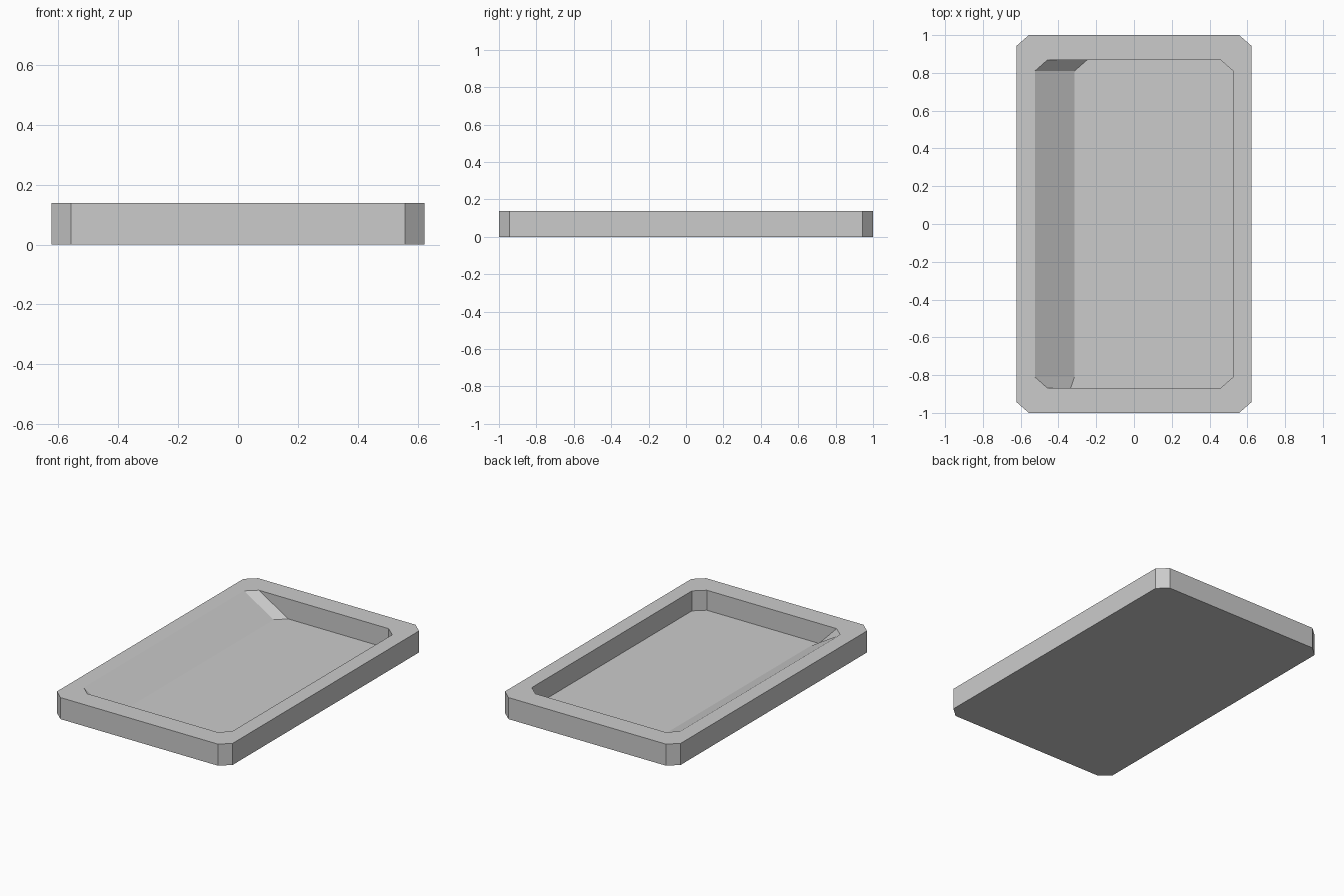
import bpy
import bmesh

cube = bpy.data.objects.get("Cube")
if cube:
    bpy.data.objects.remove(cube, do_unlink=True)

HEIGHT, FLOOR = 0.138, 0.01

# Plain grey material
grey = bpy.data.materials.new("plain_grey")
grey.use_nodes = True
colour = (0.6, 0.6, 0.6, 1)
grey.diffuse_color = colour
grey.node_tree.nodes["Principled BSDF"].inputs["Base Color"].default_value = colour


def ring(bm, hx, hy, z, cx=0.065, cy=0.057):
    """Rectangle with cut corners, anticlockwise from the front right."""
    quarter = [(hx, hy - cy), (hx - cx, hy)]
    pts = [(x, -y) for x, y in reversed(quarter)]
    pts += quarter
    pts += [(-x, y) for x, y in reversed(quarter)]
    pts += [(-x, -y) for x, y in quarter]
    return [bm.verts.new((x, y, z)) for x, y in pts]


def bridge(bm, a, b):
    for i in range(len(a)):
        j = (i + 1) % len(a)
        bm.faces.new((a[i], a[j], b[j], b[i]))


# Tray: outer wall, rim, inner wall and floor
bm = bmesh.new()
rings = [ring(bm, 0.622, 1.0, 0), ring(bm, 0.622, 1.0, HEIGHT),
         ring(bm, 0.525, 0.867, HEIGHT), ring(bm, 0.525, 0.867, FLOOR)]

# Ramp: pull the floor edge inwards along one long side
for vert, x in zip(rings[3][4:], (-0.25, -0.315, -0.315, -0.335)):
    vert.co.x = x

for lower, upper in zip(rings, rings[1:]):
    bridge(bm, lower, upper)
bm.faces.new(list(reversed(rings[0])))
bm.faces.new(rings[3])
bmesh.ops.recalc_face_normals(bm, faces=bm.faces)

mesh = bpy.data.meshes.new("tray")
bm.to_mesh(mesh)
bm.free()
mesh.materials.append(grey)
tray = bpy.data.objects.new("tray", mesh)
bpy.context.collection.objects.link(tray)
